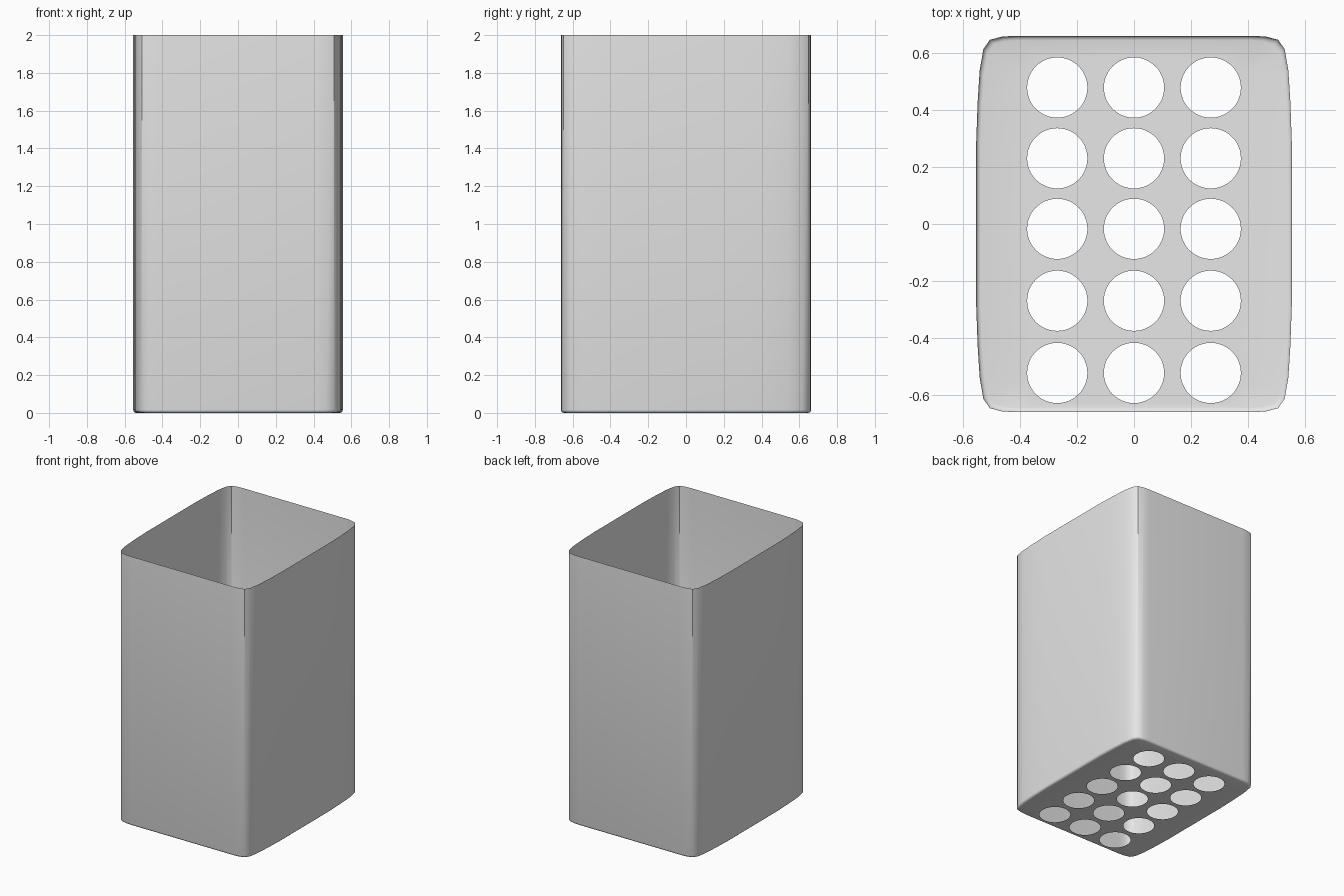
import bpy
import bmesh
import math
from mathutils import Vector

cube = bpy.data.objects.get("Cube")
if cube:
    bpy.data.objects.remove(cube)

# One plain grey material
grey = bpy.data.materials.new("light grey")
grey.use_nodes = True
colour = (0.8, 0.8, 0.8, 1)
grey.diffuse_color = colour
grey.node_tree.nodes["Principled BSDF"].inputs["Base Color"].default_value = colour

HEIGHT, BEVEL = 2.0, 0.016
HOLE_RADIUS, HOLE_SIDES = 0.106, 48

# One quarter of the bulging, round-cornered outline, mirrored all round
quarter = [(0.555, 0.29), (0.55, 0.43), (0.543, 0.54), (0.53, 0.615),
           (0.507, 0.648), (0.465, 0.659), (0.42, 0.662)]
half = quarter + [(-x, y) for x, y in reversed(quarter)]
outline = half + [(-x, -y) for x, y in half]

bm = bmesh.new()


def ring(inset, z):
    """Closed loop of vertices following the outline, moved inward."""
    sx, sy = 1 - inset / 0.555, 1 - inset / 0.662
    return [bm.verts.new((x * sx, y * sy, z)) for x, y in outline]


def loop_edges(verts):
    return [bm.edges.new((v, verts[i - 1])) for i, v in enumerate(verts)]


# Rounded bottom edge, then the single-sheet wall up to the open rim
angles = [math.radians(a) for a in (0, 30, 60, 90)]
rings = [ring(BEVEL * (1 - math.sin(a)), BEVEL * (1 - math.cos(a))) for a in angles]
rings.append(ring(0, HEIGHT))
floor_edges = loop_edges(rings[0])
for low, high in zip(rings, rings[1:]):
    for i in range(len(low)):
        bm.faces.new((low[i - 1], low[i], high[i], high[i - 1]))

# Drain holes in three columns and five rows
for cx in (-0.27, 0, 0.27):
    for cy in (-0.524, -0.27, -0.017, 0.231, 0.48):
        circle = []
        for i in range(HOLE_SIDES):
            a = math.tau * i / HOLE_SIDES
            circle.append(bm.verts.new((cx + HOLE_RADIUS * math.cos(a),
                                        cy + HOLE_RADIUS * math.sin(a), 0)))
        floor_edges += loop_edges(circle)

# Perforated floor between the outline and the holes
bmesh.ops.triangle_fill(bm, edges=floor_edges, use_beauty=True, normal=Vector((0, 0, -1)))
bm.normal_update()
for face in bm.faces:
    if face.calc_center_median().z < 1e-5 and face.normal.z > 0:
        face.normal_flip()

mesh = bpy.data.meshes.new("perforated_container")
bm.to_mesh(mesh)
bm.free()
mesh.materials.append(grey)
container = bpy.data.objects.new("perforated_container", mesh)
bpy.context.collection.objects.link(container)

bpy.context.view_layer.objects.active = container
container.select_set(True)
bpy.ops.object.shade_smooth_by_angle(angle=math.radians(40))
